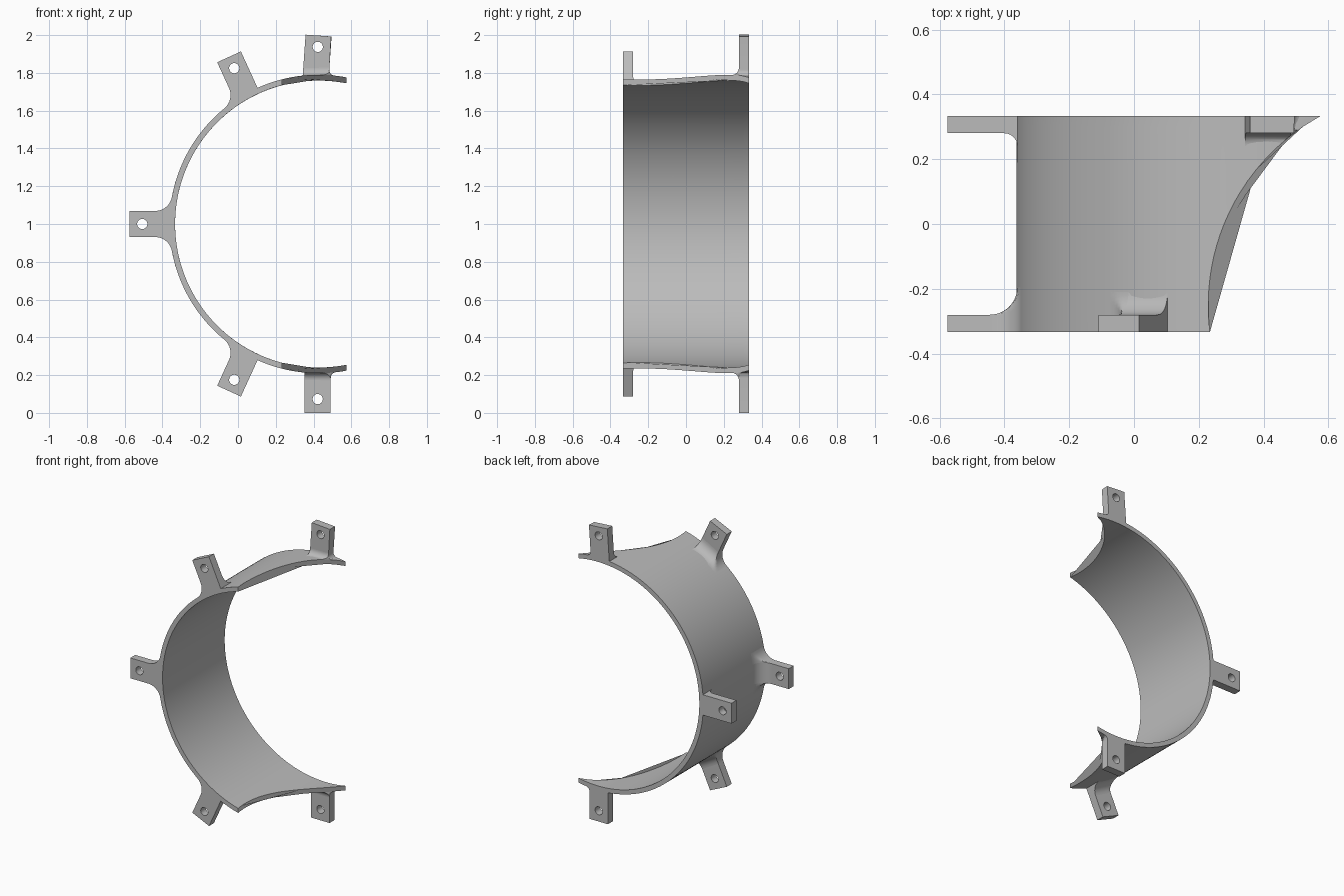
import bpy, bmesh, math

cube = bpy.data.objects.get("Cube")
if cube:
    bpy.data.objects.remove(cube)

CX, CZ = 0.427, 1.0            # ring axis
RI, RO = 0.76, 0.79            # shell radii
YF = 0.333                     # half depth
RB = 0.775                     # radius where tabs sink into the shell
HALF = 0.069                   # half width of a tab
THICK = 0.053

grey = bpy.data.materials.new("plain grey")
grey.use_nodes = True
grey.diffuse_color = (0.5, 0.5, 0.5, 1)
grey.node_tree.nodes["Principled BSDF"].inputs["Base Color"].default_value = (0.5, 0.5, 0.5, 1)


def cut_x(y):
    """Curved edge of the open side."""
    return 0.893 - math.sqrt(0.664 ** 2 - (y + 0.25) ** 2)


def loft(name, rings):
    """Join matching vertex rings and cap both ends."""
    bm = bmesh.new()
    rows = [[bm.verts.new(p) for p in r] for r in rings]
    n = len(rows[0])
    for a, b in zip(rows, rows[1:]):
        for i in range(n):
            j = (i + 1) % n
            bm.faces.new((a[i], a[j], b[j], b[i]))
    bm.faces.new(rows[0])
    bm.faces.new(rows[-1][::-1])
    bmesh.ops.recalc_face_normals(bm, faces=bm.faces)
    me = bpy.data.meshes.new(name)
    bm.to_mesh(me)
    bm.free()
    ob = bpy.data.objects.new(name, me)
    bpy.context.collection.objects.link(ob)
    me.materials.append(grey)
    return ob


def smooth(ob):
    bpy.ops.object.select_all(action='DESELECT')
    ob.select_set(True)
    bpy.context.view_layer.objects.active = ob
    bpy.ops.object.shade_smooth_by_angle(angle=math.radians(30))


# Curved shell: each column is a strip running front to back, outside then inside
ROWS, COLS = 20, 120
ys = [-YF + 2 * YF * k / ROWS for k in range(ROWS + 1)]


def shell_point(r, y, t):
    a = math.acos((cut_x(y) - CX) / r)
    a += t * (2 * math.pi - 2 * a)
    return (CX + r * math.cos(a), y, CZ + r * math.sin(a))


strips = []
for c in range(COLS + 1):
    t = c / COLS
    strips.append([shell_point(RO, y, t) for y in ys] +
                  [shell_point(RI, y, t) for y in reversed(ys)])
smooth(loft("curved_shell", strips))


def tab_side(e, s, r):
    """Side outline from the shell up to the straight edge, with root radius r."""
    if r == 0:
        return [(e, math.sqrt(RB ** 2 - e ** 2))]
    cu = e + s * r
    cv = math.sqrt((RO + r) ** 2 - cu ** 2)
    end = math.atan2(cv, s * cu)            # angle of the tangent direction
    k = RB / (RO + r)
    pts = [(cu * k, cv * k)]
    for i in range(9):
        a = end * (1 - i / 8)
        pts.append((cu - s * r * math.cos(a), cv - r * math.sin(a)))
    return pts


def make_tab(name, angle, u0, v_hole, v_end, r_left, r_right, front, root):
    a = math.radians(angle)
    dx, dz = math.cos(a), math.sin(a)
    left = tab_side(u0 - HALF, -1, r_left)
    right = tab_side(u0 + HALF, 1, r_right)
    top = [(u0 - HALF, v_end), (u0 + HALF, v_end)]
    # Underside follows the shell
    a0, a1 = (math.atan2(p[0], p[1]) for p in (right[0], left[0]))
    under = [(RB * math.sin(a0 + (a1 - a0) * i / 6), RB * math.cos(a0 + (a1 - a0) * i / 6))
             for i in range(1, 6)]
    outline = left + top + right[::-1] + under

    def place(u, v, y):
        x = CX + u * dz + v * dx
        return (min(x, cut_x(y)), y, CZ - u * dx + v * dz)

    sy = 1 if front else -1
    y_out, y_in = -sy * YF, -sy * (YF - THICK)
    tab = loft(name, [[place(u, v, y) for u, v in outline] for y in (y_out, y_in)])

    # Bolt hole
    hole = [(u0 + 0.027 * math.cos(i * math.pi / 16), v_hole + 0.027 * math.sin(i * math.pi / 16))
            for i in range(32)]
    cutter = loft("hole_cutter", [[place(u, v, y) for u, v in hole]
                                  for y in (y_out - sy * 0.01, y_in + sy * 0.01)])
    cutter.hide_render = True
    mod = tab.modifiers.new("hole", 'BOOLEAN')
    mod.operation, mod.solver, mod.object = 'DIFFERENCE', 'EXACT', cutter
    bpy.context.view_layer.objects.active = tab
    bpy.ops.object.modifier_apply(modifier=mod.name)
    bpy.data.objects.remove(cutter)
    smooth(tab)

    # Concave root running from the tab face onto the shell
    rings = []
    for i in range(-1, 11):
        b = max(i, 0) / 10 * math.pi / 2
        h = root * (1 - math.sin(b))
        y = y_in + sy * (root * (1 - math.cos(b)) if i >= 0 else -0.01)
        rings.append([place(u, min(v, math.sqrt((RO + h) ** 2 - u * u)), y) for u, v in outline])
    smooth(loft(name + "_root", rings))


# Front tabs
make_tab("front_side_tab", 180, 0, 0.934, 1.002, 0.09, 0.09, True, 0.085)
make_tab("front_upper_tab", 114.6, -0.063, 0.936, 1.002, 0.09, 0, True, 0.07)
make_tab("front_lower_tab", 245.4, 0.063, 0.936, 1.002, 0, 0.09, True, 0.07)
# Back tabs
make_tab("back_side_tab", 180, 0, 0.934, 1.002, 0, 0, False, 0.04)
make_tab("back_upper_tab", 86, -0.07, 0.935, 0.995, 0, 0.03, False, 0.04)
make_tab("back_lower_tab", 270, 0.005, 0.927, 1.0, 0.03, 0, False, 0.04)
